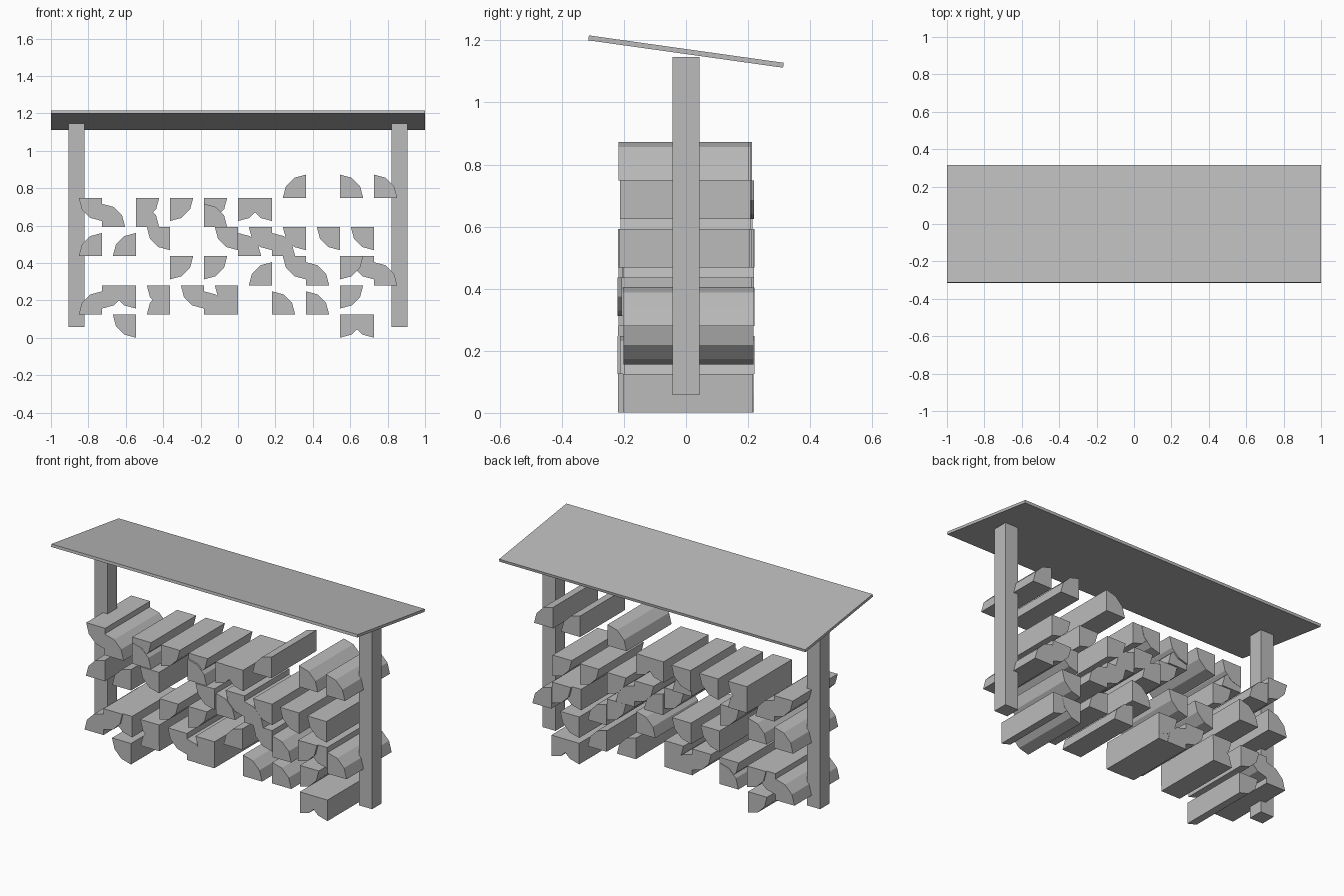
import bpy, bmesh, math, random
from mathutils import Matrix

cube = bpy.data.objects.get("Cube")
if cube:
    bpy.data.objects.remove(cube, do_unlink=True)

random.seed(4)

# One plain grey for the whole shelter
grey = bpy.data.materials.new("plain_grey")
grey.use_nodes = True
COLOUR = (0.5, 0.5, 0.5, 1)
grey.diffuse_color = COLOUR
grey.node_tree.nodes["Principled BSDF"].inputs["Base Color"].default_value = COLOUR


def add_object(name, bm):
    bmesh.ops.recalc_face_normals(bm, faces=bm.faces)
    mesh = bpy.data.meshes.new(name)
    bm.to_mesh(mesh)
    bm.free()
    mesh.materials.append(grey)
    obj = bpy.data.objects.new(name, mesh)
    bpy.context.collection.objects.link(obj)
    return obj


def box(name, size, centre, tilt=0):
    bm = bmesh.new()
    bmesh.ops.create_cube(bm, size=1, matrix=Matrix.Diagonal((*size, 1)))
    obj = add_object(name, bm)
    obj.location = centre
    obj.rotation_euler.x = tilt
    return obj


def split_log(name, x, y, z, turn, radius=0.124, length=0.42):
    """Quarter-round log along y; its split corner sits at (x, z)."""
    bm = bmesh.new()
    outline = [(x, z)]
    for step in range(4):
        a = math.radians(90 * turn + 30 * step)
        outline.append((x + radius * math.cos(a), z + radius * math.sin(a)))
    end = bm.faces.new([bm.verts.new((px, y - length / 2, pz)) for px, pz in outline])
    new = bmesh.ops.extrude_face_region(bm, geom=[end])["geom"]
    moved = [g for g in new if isinstance(g, bmesh.types.BMVert)]
    bmesh.ops.translate(bm, verts=moved, vec=(0, length, 0))
    add_object(name, bm)


# Sloping roof and the two posts
box("roof", (2, 0.634, 0.016), (0, 0, 1.164), math.radians(-8))
for side, sign in (("left", 1), ("right", -1)):
    box(side + "_post", (0.086, 0.088, 1.089), (sign * 0.864, 0, 0.6025))

# Stacked logs, bottom row first; the letter gives each log's quarter turn
ROWS = ["bcbabaadc", "dccccbada", "bbddaacdc", "aacaccccc", "cddddcbaa"]
for row, turns in enumerate(ROWS):
    for col, letter in enumerate(turns):
        split_log(f"log_row_{row + 1}_{col + 1}",
                  (col - 4) * 0.1818, random.uniform(-0.012, 0.012),
                  0.1245 + 0.156 * row, "abcd".index(letter))
